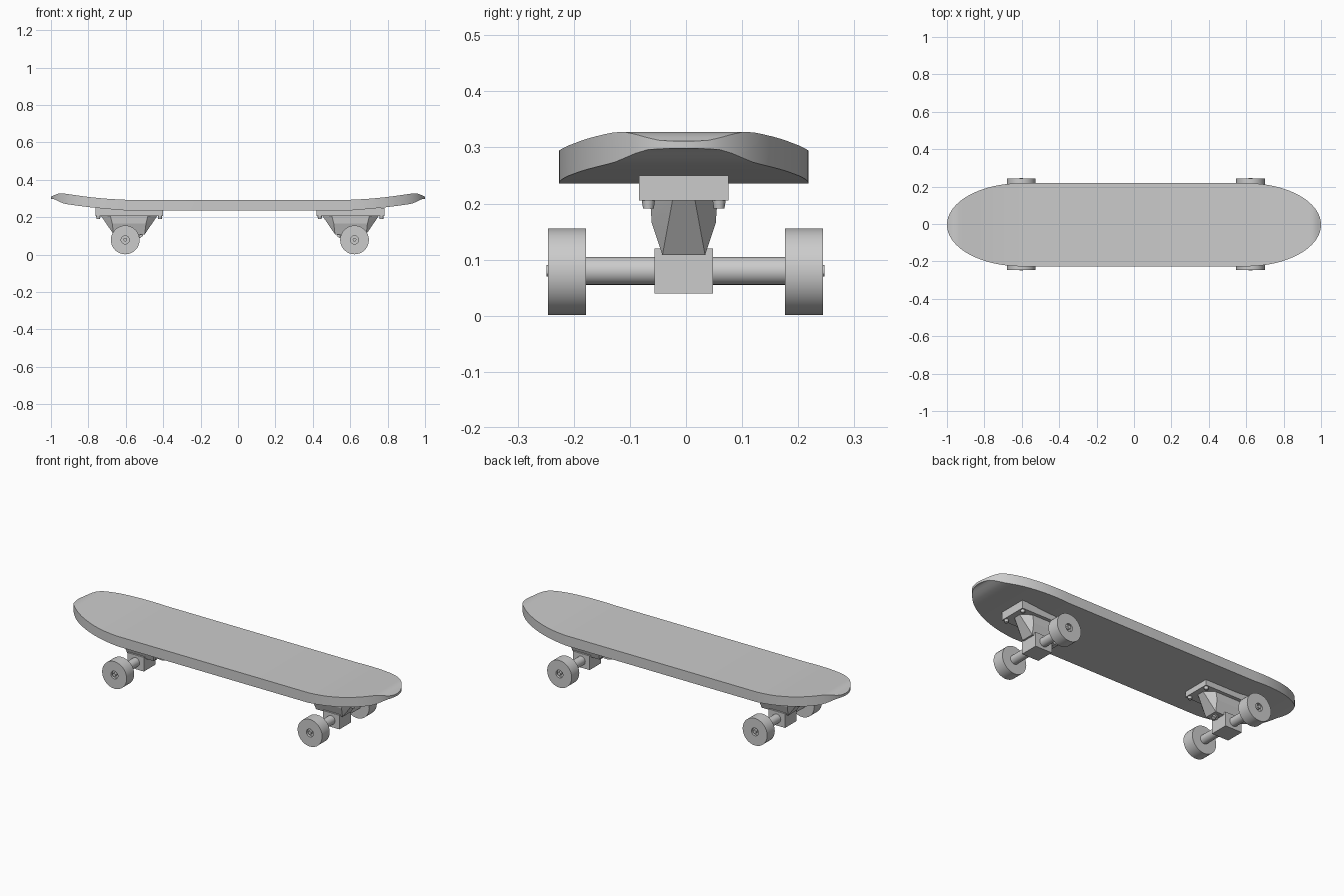
import bpy, bmesh, math
from mathutils import Vector

cube = bpy.data.objects.get("Cube")
if cube:
    bpy.data.objects.remove(cube, do_unlink=True)

grey = bpy.data.materials.new("plain grey")
grey.use_nodes = True
grey.diffuse_color = (0.6, 0.6, 0.6, 1)
grey.node_tree.nodes["Principled BSDF"].inputs["Base Color"].default_value = (0.6, 0.6, 0.6, 1)


def finish(name, bm, angle=30):
    """Turn a bmesh into a shaded, coloured object."""
    bmesh.ops.remove_doubles(bm, verts=bm.verts, dist=1e-5)
    bmesh.ops.recalc_face_normals(bm, faces=bm.faces)
    mesh = bpy.data.meshes.new(name)
    bm.to_mesh(mesh)
    bm.free()
    mesh.materials.append(grey)
    ob = bpy.data.objects.new(name, mesh)
    bpy.context.collection.objects.link(ob)
    bpy.ops.object.select_all(action="DESELECT")
    ob.select_set(True)
    bpy.context.view_layer.objects.active = ob
    bpy.ops.object.shade_smooth_by_angle(angle=math.radians(angle))
    return ob


def box(name, centre, size):
    bm = bmesh.new()
    bmesh.ops.create_cube(bm, size=1)
    for v in bm.verts:
        v.co = Vector(centre) + Vector(a * b for a, b in zip(v.co, size))
    return finish(name, bm)


def rod(name, start, end, r1, r2=None, sides=24):
    start, end = Vector(start), Vector(end)
    axis = end - start
    bm = bmesh.new()
    bmesh.ops.create_cone(bm, cap_ends=True, segments=sides, radius1=r1,
                          radius2=r1 if r2 is None else r2, depth=axis.length)
    turn = axis.to_track_quat("Z", "Y")
    for v in bm.verts:
        v.co = turn @ v.co + (start + end) / 2
    return finish(name, bm)


def hull(name, points):
    bm = bmesh.new()
    for p in points:
        bm.verts.new(p)
    bmesh.ops.convex_hull(bm, input=bm.verts)
    return finish(name, bm, 10)


def lathe_y(name, profile, centre, sides=32):
    """Revolve (radius, y) points around the y axis through the centre."""
    bm = bmesh.new()
    c = Vector(centre)
    verts = [bm.verts.new(c + Vector((r, y, 0))) for r, y in profile]
    edges = [bm.edges.new(pair) for pair in zip(verts, verts[1:])]
    bmesh.ops.spin(bm, geom=verts + edges, cent=c, axis=(0, 1, 0),
                   angle=math.tau, steps=sides)
    return finish(name, bm)


def sample(curve, x):
    """Linear lookup along a list of (x, z) points."""
    for (x0, z0), (x1, z1) in zip(curve, curve[1:]):
        if x <= x1:
            return z0 + (z1 - z0) * (x - x0) / (x1 - x0)
    return curve[-1][1]


# Deck: straight middle, elliptical upturned ends with a rounded-off lip
TOP = [(0, .293), (.6, .293), (.7, .298), (.8, .308), (.9, .322), (.94, .328),
       (.96, .327), (.98, .319), (.99, .313), (1, .311)]
BOTTOM = [(0, .236), (.6, .236), (.7, .244), (.8, .254), (.9, .267), (.94, .275),
          (.97, .29), (.985, .297), (1, .298)]
STEPS = 16
half = [.6 + .4 * math.sin(math.pi / 2 * i / STEPS) for i in range(STEPS)] + [.9998]
bm = bmesh.new()
rings = []
for x in [-h for h in reversed(half)] + half:
    a = abs(x)
    w = .2225 * math.sqrt(1 - ((a - .6) / .4) ** 2)
    zt, zb = sample(TOP, a), sample(BOTTOM, a)
    rings.append([bm.verts.new((x, y - .004, z))
                  for y, z in ((-w, zb), (w, zb), (w, zt), (-w, zt))])
for a, b in zip(rings, rings[1:]):
    for i in range(4):
        j = (i + 1) % 4
        bm.faces.new((a[i], a[j], b[j], b[i]))
bm.faces.new(rings[0])
bm.faces.new(rings[-1])
finish("deck", bm)

# Trucks: mirrored end for end, "d" points towards the nearest tip
YC = -.004
for end, d in (("right", -1), ("left", 1)):
    cx = .01 + d * .592
    wx = .01 + d * .613

    box(end + "_base_plate", (cx, YC, .2275), (.362, .159, .045))
    for i, sx in enumerate((-1, 1)):
        for j, sy in enumerate((-1, 1)):
            x, y = cx + sx * .165, YC + sy * .063
            tag = f"{end}_bolt_{2 * i + j + 1}"
            rod(tag, (x, y, .207), (x, y, .191), .012, .0095, 12)

    # Faceted support tapering down to the axle block
    hull(end + "_truck_support",
         [(cx + sx * x, YC + sy * y, z) for sx in (-1, 1) for sy in (-1, 1)
          for x, y, z in ((.15, .02, .206), (.10, .06, .206),
                          (.09, .057, .165), (.083, .038, .108))])

    # Slanted pivot pin on the inner side
    rod(end + "_pivot_bushing", (cx - d * .035, YC, .15), (cx - d * .06, YC, .104), .02)
    rod(end + "_pivot_pin", (cx - d * .055, YC, .112), (cx - d * .066, YC, .094), .011)

    # Axle
    box(end + "_axle_block", (wx, YC, .08), (.104, .104, .08))
    rod(end + "_axle", (wx, -.185, .08), (wx, .183, .08), .025)
    rod(end + "_axle_tip", (wx, -.249, .08), (wx, .247, .08), .01, sides=12)

    # Wheels with a shallow recessed hub on the outside
    for side, s in (("front", -1), ("back", 1)):
        lathe_y(f"{end}_{side}_wheel",
                [(0, s * .177), (.077, s * .177), (.077, s * .245),
                 (.022, s * .245), (.022, s * .232), (0, s * .232)],
                (wx, -.001, .0785))
